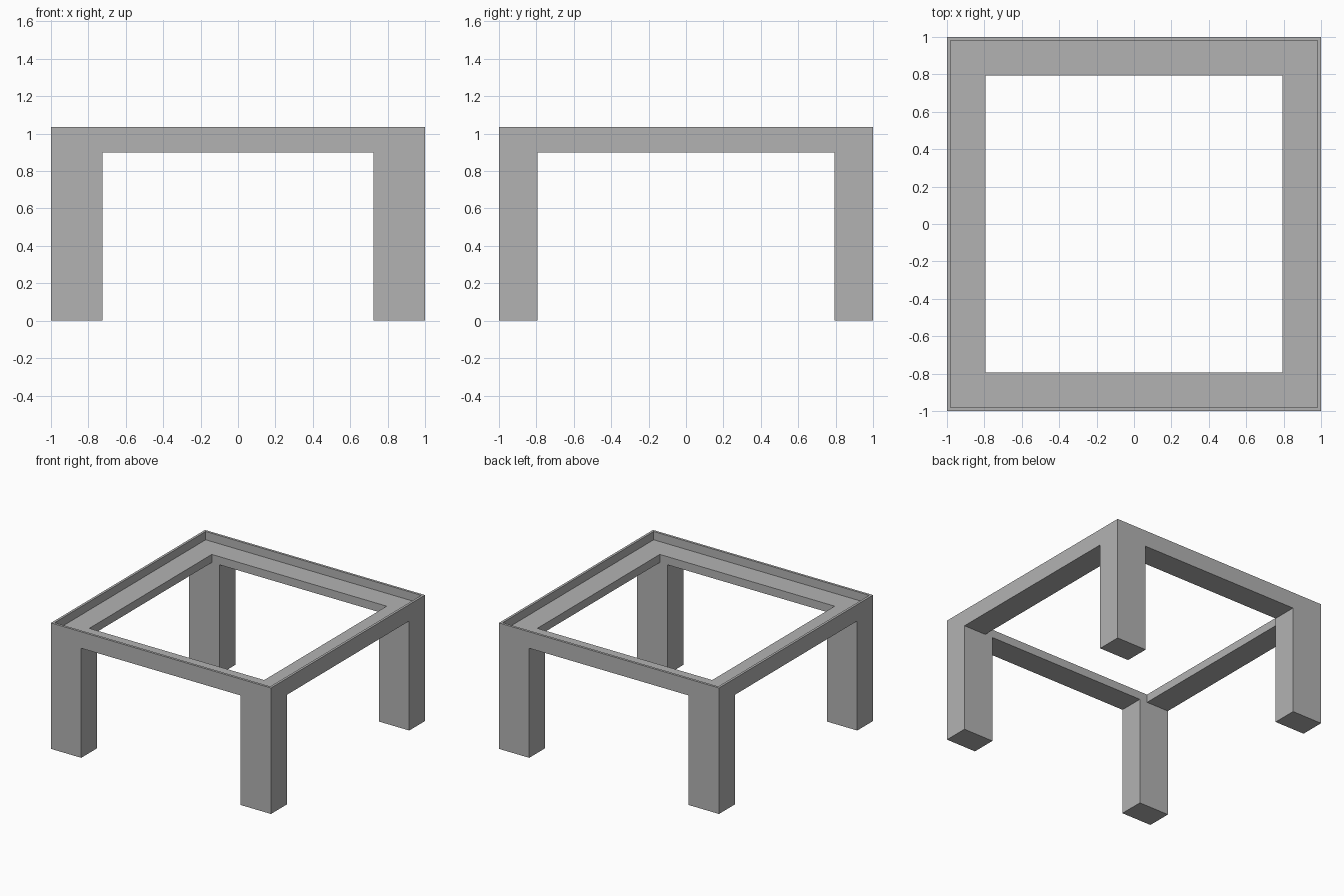
import bpy
from mathutils import Vector

old = bpy.data.objects.get("Cube")
if old:
    bpy.data.objects.remove(old, do_unlink=True)

HEIGHT = 1.035     # overall height
APRON_Z = 0.9      # underside of the frame
LEDGE_Z = 0.967    # recessed shelf inside the rim
RIM = 0.98         # half width inside the thin rim
OPENING = 0.795    # half width of the open centre
LEG_X = 0.725      # inner face of the legs

grey = bpy.data.materials.new("mid grey")
grey.use_nodes = True
colour = (0.45, 0.45, 0.45, 1)
grey.diffuse_color = colour
grey.node_tree.nodes["Principled BSDF"].inputs["Base Color"].default_value = colour


def block(name, half_x, half_y, low, high):
    """Box centred on the z axis, spanning low to high."""
    bpy.ops.mesh.primitive_cube_add(size=2)
    obj = bpy.context.object
    obj.name = obj.data.name = name
    size = Vector((half_x, half_y, (high - low) / 2))
    for v in obj.data.vertices:
        v.co = v.co * size + Vector((0, 0, (low + high) / 2))
    obj.data.materials.append(grey)
    return obj


# Solid block, carved into a one-piece frame with four legs
table = block("table_frame", 1, 1, 0, HEIGHT)
cutters = [
    block("front_back_gap", LEG_X, 2, -1, APRON_Z),
    block("side_gap", 2, OPENING, -1, APRON_Z),
    block("centre_opening", OPENING, OPENING, -1, 2),
    block("top_recess", RIM, RIM, LEDGE_Z, 2),
]
for cutter in cutters:
    cutter.hide_render = True
    mod = table.modifiers.new(cutter.name, 'BOOLEAN')
    mod.operation = 'DIFFERENCE'
    mod.solver = 'EXACT'
    mod.object = cutter
    bpy.context.view_layer.objects.active = table
    bpy.ops.object.modifier_apply(modifier=mod.name)
    bpy.data.objects.remove(cutter, do_unlink=True)

# Flat-sided finish in a single colour
table.data.materials.clear()
table.data.materials.append(grey)
for poly in table.data.polygons:
    poly.use_smooth = False
    poly.material_index = 0
